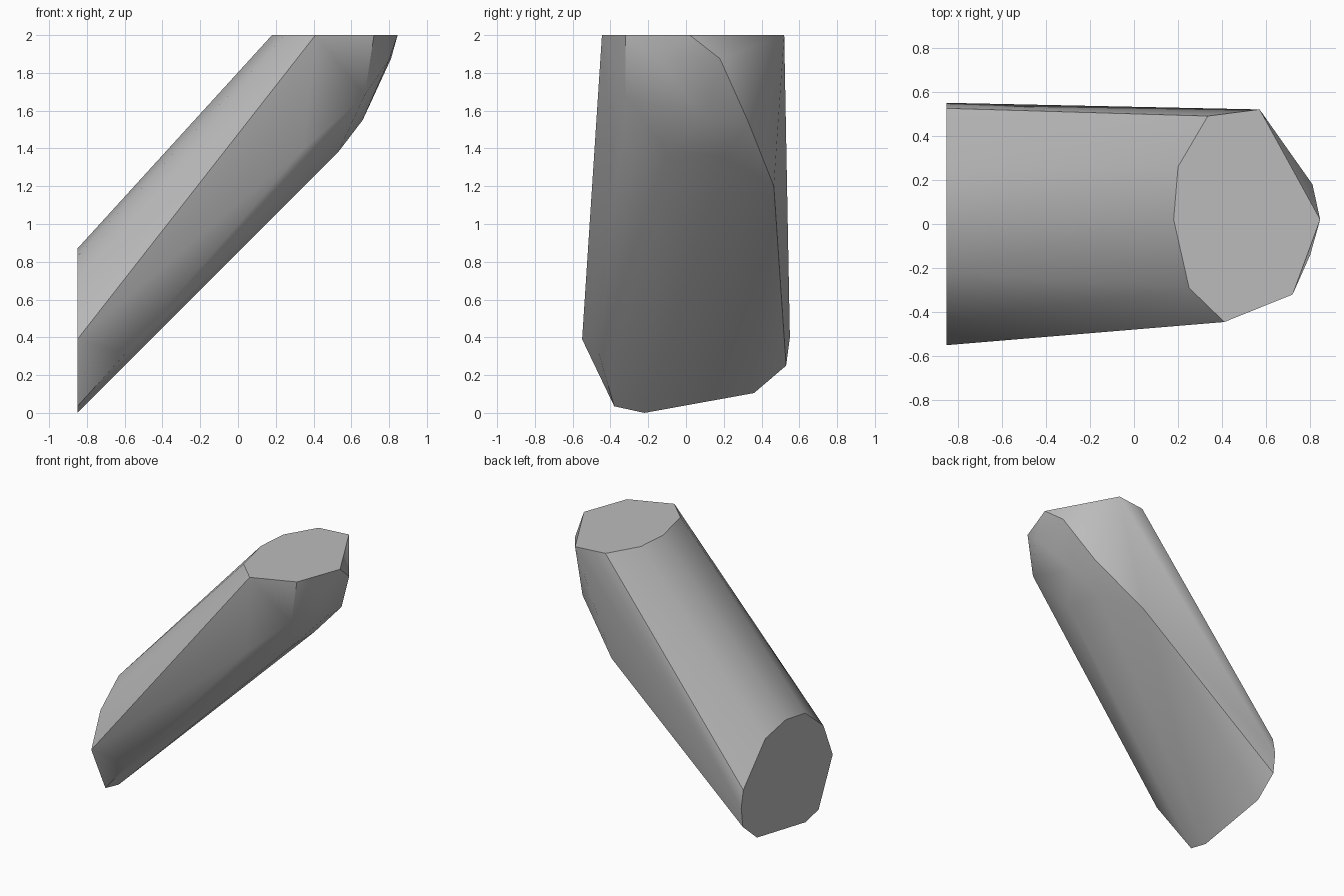
import bpy
import bmesh
import math

default_cube = bpy.data.objects.get("Cube")
if default_cube:
    bpy.data.objects.remove(default_cube, do_unlink=True)


def make_material(name, value):
    """Create one plain flat grey material."""
    material = bpy.data.materials.new(name)
    material.use_nodes = True
    colour = (value, value, value, 1)
    material.diffuse_color = colour
    shader = material.node_tree.nodes["Principled BSDF"]
    shader.inputs["Base Color"].default_value = colour
    shader.inputs["Roughness"].default_value = 0.8
    return material


def hull_object(name, points, material):
    """Wrap a set of corner points in a convex skin with flat caps."""
    bm = bmesh.new()
    for point in points:
        bm.verts.new(point)
    result = bmesh.ops.convex_hull(bm, input=list(bm.verts))
    loose = [v for v in bm.verts if not v.link_faces]
    bmesh.ops.delete(bm, geom=loose, context="VERTS")
    bmesh.ops.dissolve_limit(bm, angle_limit=math.radians(0.5),
                             verts=list(bm.verts), edges=list(bm.edges))
    bmesh.ops.recalc_face_normals(bm, faces=list(bm.faces))

    mesh = bpy.data.meshes.new(name)
    bm.to_mesh(mesh)
    bm.free()
    mesh.materials.append(material)
    obj = bpy.data.objects.new(name, mesh)
    bpy.context.collection.objects.link(obj)
    return obj


# Upright cut at the low end, as (y, z)
low_cut_x = -0.85
low_cut = [(-.55, .39), (-.38, .035), (-.22, 0), (.36, .105), (.53, .25),
           (.55, .4), (.525, .53), (.26, .82), (.01, .87), (-.22, .83),
           (-.44, .65)]

# Level cut at the top, as (x, y)
top_cut_z = 2
top_cut = [(.18, .02), (.2, .26), (.335, .49), (.57, .52), (.845, .02),
           (.72, -.32), (.41, -.445), (.25, -.29)]

# Rounded heel below the top cut and corners along the underside
underside = [(.81, .18, 1.875), (.8, -.14, 1.87), (.67, -.32, 1.68),
             (.66, .1, 1.55), (.64, .33, 1.54), (.35, -.39, 1.4),
             (.53, -.1, 1.38), (.5, .2, 1.36), (.3, .465, 1.2),
             (-.6, -.46, .31)]

corners = [(low_cut_x, y, z) for y, z in low_cut]
corners += [(x, y, top_cut_z) for x, y in top_cut]
corners += underside

grey = make_material("plain grey", 0.5)
beam = hull_object("slanted_beam", corners, grey)

# Soft sides with crisp edges around the cuts
bpy.ops.object.select_all(action="DESELECT")
beam.select_set(True)
bpy.context.view_layer.objects.active = beam
bpy.ops.object.shade_smooth_by_angle(angle=math.radians(30))
